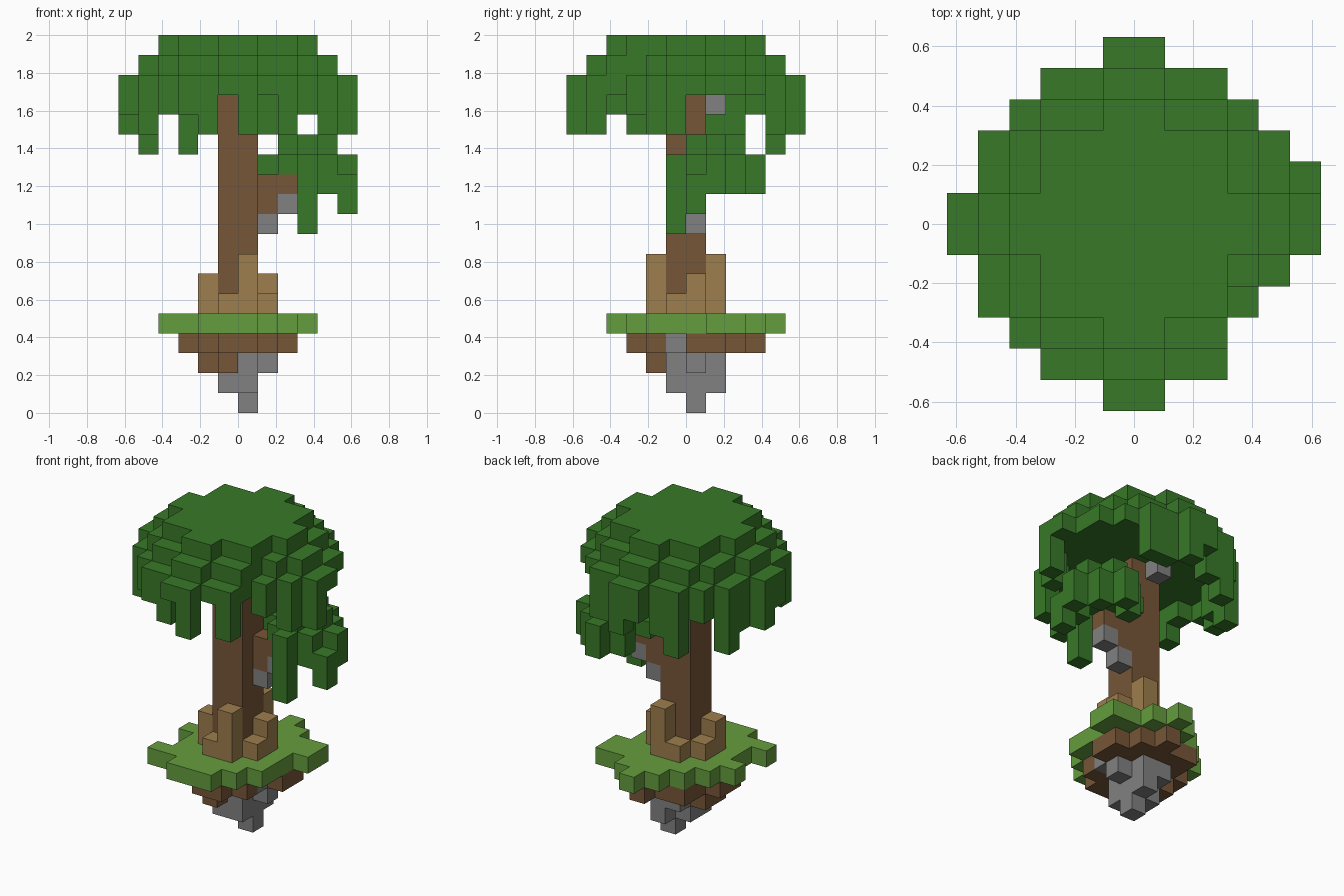
import bpy, bmesh
from mathutils import Vector

cube = bpy.data.objects.get("Cube")
if cube:
    bpy.data.objects.remove(cube, do_unlink=True)

V = 2 / 19  # edge of one block


def material(name, r, g, b):
    m = bpy.data.materials.new(name)
    m.use_nodes = True
    m.diffuse_color = (r, g, b, 1)
    bsdf = next(n for n in m.node_tree.nodes if n.type == 'BSDF_PRINCIPLED')
    bsdf.inputs["Base Color"].default_value = (r, g, b, 1)
    bsdf.inputs["Roughness"].default_value = 0.9
    return m


LEAF = material("leaf green", .04, .19, .021)
GRASS = material("grass green", .13, .34, .048)
WOOD = material("dark wood", .185, .093, .04)
ROOT = material("pale root", .34, .21, .074)
STONE = material("grey stone", .22, .22, .22)


def build(name, cells, mat):
    """Mesh of the exposed faces of a set of grid blocks."""
    bm = bmesh.new()
    verts = {}

    def vert(p):
        key = tuple(p)
        if key not in verts:
            verts[key] = bm.verts.new(Vector(key) * V)
        return verts[key]

    for cell in cells:
        for axis in range(3):
            for side in (0, 1):
                step = [0, 0, 0]
                step[axis] = 1 if side else -1
                if tuple(c + s for c, s in zip(cell, step)) in cells:
                    continue
                u, w = (axis + 1) % 3, (axis + 2) % 3
                loop = []
                for a, b in ((0, 0), (1, 0), (1, 1), (0, 1)):
                    p = list(cell)
                    p[axis] += side
                    p[u] += a
                    p[w] += b
                    loop.append(vert(p))
                bm.faces.new(loop if side else loop[::-1])
    mesh = bpy.data.meshes.new(name)
    bm.to_mesh(mesh)
    bm.free()
    mesh.materials.append(mat)
    obj = bpy.data.objects.new(name, mesh)
    bpy.context.collection.objects.link(obj)


def layer(z, x, y, rows, mark="#"):
    """Blocks of one level from a plan; the first row is the rearmost, at y."""
    return {(x + i, y - j, z) for j, row in enumerate(rows.split())
            for i, c in enumerate(row) if c == mark}


def column(x, y, low, high):
    return {(x, y, z) for z in range(low, high)}


def disc(z, half_widths):
    """Symmetric stepped disc from its half widths, middle row outward."""
    return {(x, y, z) for r, h in enumerate(half_widths)
            for y in (r, -r - 1) for x in range(-h, h)}


# Floating island: grass sheet, soil and a stone point
build("grass", layer(4, -4, 4, """
    ....#...
    ...###..
    ..######
    .#######
    #######.
    .######.
    .######.
    ######..
    ..###..."""), GRASS)

soil = """
    ...#..
    .####.
    .#####
    ######
    ####o.
    .####.
    ..##.."""
under = """
    .oo.
    #ooo
    #oo.
    .#.."""
build("soil", layer(3, -3, 3, soil) | layer(2, -2, 1, under), WOOD)
build("island_stone", layer(3, -3, 3, soil, "o") | layer(2, -2, 1, under, "o")
      | layer(1, -1, 1, ".# ## ##") | {(0, 0, 0)}, STONE)

# Trunk with a side branch
trunk = set()
for x in (-1, 0):
    for y in (-1, 0):
        trunk |= column(x, y, 5, 16)
build("trunk", trunk, WOOD)
build("branch", column(1, 0, 10, 12) | column(2, 0, 11, 12), WOOD)
build("bark_stones", {(1, 0, 9), (2, 0, 10), (-1, 1, 15)}, STONE)

# Roots: a low and a high one on each side
roots = set()
for x, y, h in ((-1, -2, 1), (0, -2, 3), (1, -1, 1), (1, 0, 2),
                (0, 1, 3), (-1, 1, 1), (-2, 0, 1), (-2, -1, 2)):
    roots |= column(x, y, 5, 5 + h)
build("roots", roots, ROOT)

# Crown: stepped dome with a hollow skirt, open above the branch
upper = disc(17, (5, 4, 4, 3, 1)) - {(3, -3, 17)}
lower = disc(16, (6, 5, 5, 4, 3, 1)) - {(4, -3, 16), (3, -4, 16)}
crown = disc(18, (4, 3, 3, 1)) | upper | lower
gaps = {(-1, -6), (1, -5), (5, 0), (4, 1), (4, 2), (3, 3)}
skirt = {(x, y, 15) for x, y, z in lower
         if (x, y, 17) not in upper and (x, y) not in gaps}
build("crown", crown | skirt, LEAF)

# Hanging leaves below the skirt
hanging = set()
for x, y in ((0, -6), (2, -5), (-2, -5), (4, -2), (5, -1), (-6, 0), (-5, -3),
             (-5, 1), (-5, 2), (-3, 4), (-2, 4), (0, 5), (1, 4), (2, 4)):
    hanging |= column(x, y, 14, 15)
hanging |= {(-5, 2, 13), (-3, 4, 13)}
build("hanging_leaves", hanging, LEAF)

# Leaf cluster on the branch
cluster = layer(13, 2, 2, ".#. ### .#.")
cluster |= layer(12, 1, 3, "..#.. .###. ##### .###. ..#..")
cluster |= layer(11, 2, 3, ".#.. #.#. ...# ..## .#..")
cluster |= column(3, -1, 9, 11) | column(5, 0, 10, 11)
build("branch_leaves", cluster, LEAF)
